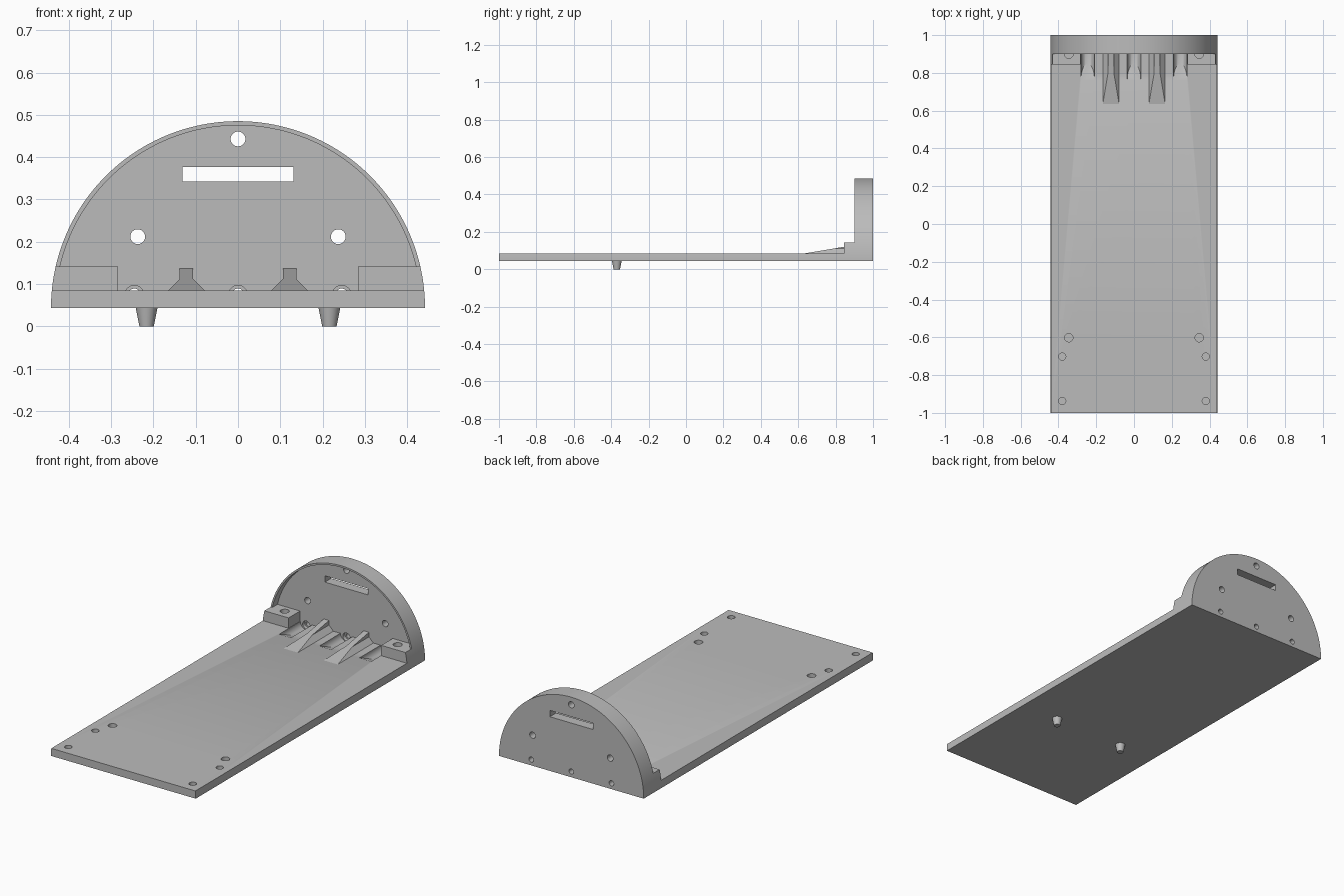
import bpy, bmesh, math
from mathutils import Vector

if "Cube" in bpy.data.objects:
    bpy.data.objects.remove(bpy.data.objects["Cube"])

grey = bpy.data.materials.new("plain grey")
grey.diffuse_color = (0.5, 0.5, 0.5, 1)
grey.use_nodes = True
grey.node_tree.nodes["Principled BSDF"].inputs["Base Color"].default_value = grey.diffuse_color

BOTTOM, TOP, BLOCK_TOP = 0.043, 0.085, 0.142
RADIUS, RIM_RADIUS = 0.442, 0.432
RECESS_Y = 0.945


def prism(name, pts, axis, a, b, planes=()):
    """Extrude a 2D outline along y (points are x,z) or z (points are x,y).
    Each plane (point, normal) removes the side its normal points to."""
    bm = bmesh.new()

    def put(p, d):
        return bm.verts.new((p[0], d, p[1]) if axis == 'y' else (p[0], p[1], d))
    lo = [put(p, a) for p in pts]
    hi = [put(p, b) for p in pts]
    bm.faces.new(lo)
    bm.faces.new(hi[::-1])
    n = len(pts)
    for i in range(n):
        j = (i + 1) % n
        bm.faces.new((lo[i], lo[j], hi[j], hi[i]))
    for co, no in planes:
        cut = bmesh.ops.bisect_plane(bm, geom=bm.verts[:] + bm.edges[:] + bm.faces[:],
                                     plane_co=Vector(co), plane_no=Vector(no), clear_outer=True)
        edges = [e for e in cut['geom_cut'] if isinstance(e, bmesh.types.BMEdge)]
        bmesh.ops.holes_fill(bm, edges=edges, sides=0)
    bmesh.ops.recalc_face_normals(bm, faces=bm.faces[:])
    me = bpy.data.meshes.new(name)
    bm.to_mesh(me)
    bm.free()
    me.materials.append(grey)
    ob = bpy.data.objects.new(name, me)
    bpy.context.collection.objects.link(ob)
    return ob


def rect(x0, x1, v0, v1):
    return [(x0, v0), (x1, v0), (x1, v1), (x0, v1)]


def circle(cx, cv, r, n=32):
    return [(cx + r * math.cos(2 * math.pi * i / n), cv + r * math.sin(2 * math.pi * i / n))
            for i in range(n)]


def arc(r, start, n=96):
    """Arch outline around the centre of the bottom edge."""
    return [(r * math.cos(t), BOTTOM + r * math.sin(t))
            for t in (start + (math.pi - 2 * start) * i / n for i in range(n + 1))]


def activate(ob):
    bpy.ops.object.select_all(action='DESELECT')
    ob.select_set(True)
    bpy.context.view_layer.objects.active = ob


def cut(target, pts, axis, a, b, planes=()):
    tool = prism("cutter", pts, axis, a, b, planes)
    tool.hide_render = True
    mod = target.modifiers.new("cut", 'BOOLEAN')
    mod.operation, mod.solver, mod.object = 'DIFFERENCE', 'EXACT', tool
    activate(target)
    bpy.ops.object.modifier_apply(modifier=mod.name)
    bpy.data.objects.remove(tool, do_unlink=True)


def smooth(ob):
    activate(ob)
    bpy.ops.object.shade_smooth_by_angle(angle=math.radians(30))


# Body: arched bar cut down to a base plate, corner blocks and an end wall
body = prism("base_and_end_wall", arc(RADIUS, 0), 'y', -1, 1)
cut(body, rect(-0.6, 0.6, TOP, 0.6), 'y', -1.1, 0.845)
cut(body, rect(-0.6, 0.6, BLOCK_TOP, 0.6), 'y', 0.8, 0.9)
cut(body, arc(RIM_RADIUS, math.asin((BLOCK_TOP - BOTTOM) / RIM_RADIUS)), 'y', 0.85, RECESS_Y)
cut(body, rect(-0.283, 0.283, TOP, 0.2), 'y', 0.8, RECESS_Y)

# End wall: cable slot and three screw holes
cut(body, rect(-0.131, 0.131, 0.342, 0.377), 'y', 0.85, 1.1)
for x, z in ((0, 0.443), (-0.237, 0.212), (0.237, 0.212)):
    cut(body, circle(x, z, 0.0175), 'y', 0.85, 1.1)

# Ramped screwdriver grooves with counterbored holes through the wall
for x in (-0.245, 0, 0.245):
    cut(body, circle(x, TOP, 0.036), 'y', 0.7, RECESS_Y,
        [((x, 0.76, TOP), (0, -0.036, -0.09))])
    cut(body, circle(x, 0.075, 0.022), 'y', 0.93, 0.965)
    cut(body, circle(x, 0.075, 0.0145), 'y', 0.95, 1.1)

# Blind holes in the plate and in the corner blocks
for s in (-1, 1):
    for x, y, r, top in ((0.345, -0.602, 0.022, TOP), (0.38, -0.702, 0.019, TOP),
                         (0.38, -0.937, 0.019, TOP), (0.345, 0.9, 0.023, BLOCK_TOP)):
        cut(body, circle(s * x, y, r), 'z', top - 0.03, top + 0.02)
smooth(body)

for side, s in (("left", -1), ("right", 1)):
    # Sloped gusset with a flared foot
    x = s * 0.122
    foot = [(x - 0.043, 0.08), (x + 0.043, 0.08), (x + 0.043, TOP), (x + 0.016, 0.112),
            (x + 0.016, 0.16), (x - 0.016, 0.16), (x - 0.016, 0.112), (x - 0.043, TOP)]
    prism(side + "_gusset", foot, 'y', 0.635, RECESS_Y + 0.005,
          [((x, 0.635, TOP), (0, -0.052, 0.31))])

    # Tapered locating peg under the plate
    bpy.ops.mesh.primitive_cone_add(vertices=32, radius1=0.017, radius2=0.026, depth=BOTTOM + 0.002,
                                    location=(s * 0.216, -0.37, (BOTTOM + 0.002) / 2))
    peg = bpy.context.object
    peg.name = side + "_peg"
    peg.data.materials.append(grey)
    smooth(peg)
